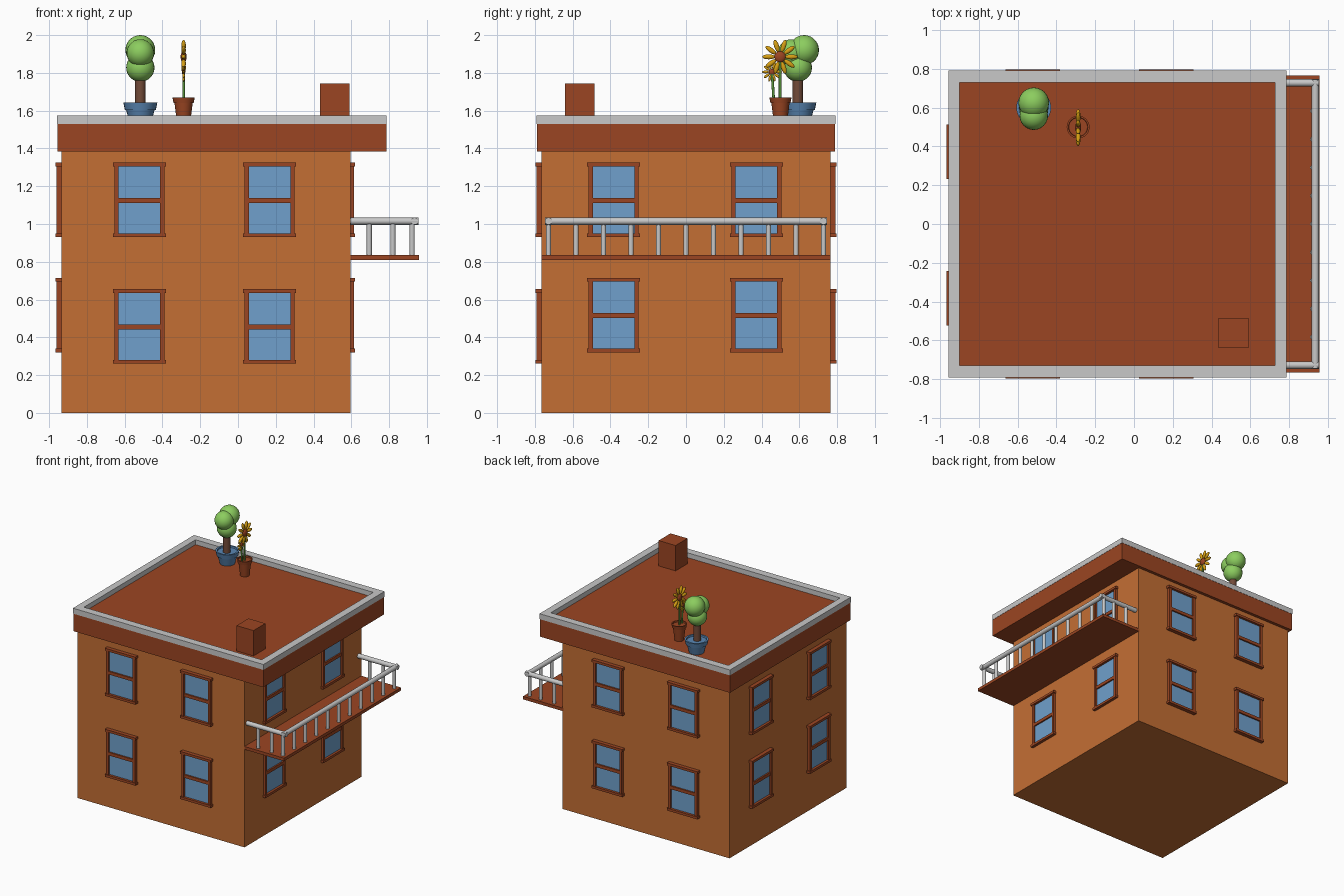
import bpy, bmesh
from math import pi, cos, sin
from mathutils import Matrix, Vector

if "Cube" in bpy.data.objects:
    bpy.data.objects.remove(bpy.data.objects["Cube"])


def material(name, r, g, b):
    m = bpy.data.materials.new(name)
    m.use_nodes = True
    m.diffuse_color = (r, g, b, 1)
    m.node_tree.nodes["Principled BSDF"].inputs["Base Color"].default_value = (r, g, b, 1)
    return m


WALL = material("orange plaster", 0.55, 0.156, 0.034)
BRICK = material("red brown brick", 0.33, 0.06, 0.016)
GREY = material("pale grey", 0.58, 0.58, 0.58)
GLASS = material("window blue", 0.162, 0.352, 0.604)
LEAF = material("leaf green", 0.262, 0.61, 0.114)
STEM = material("stem green", 0.102, 0.305, 0.045)
YELLOW = material("petal yellow", 0.68, 0.35, 0.007)
TRUNK = material("trunk brown", 0.17, 0.07, 0.04)
BLUE = material("pot blue", 0.102, 0.242, 0.456)


def finish(name, bm, mat, smooth=False):
    mesh = bpy.data.meshes.new(name)
    bmesh.ops.recalc_face_normals(bm, faces=bm.faces)
    bm.to_mesh(mesh)
    bm.free()
    mesh.materials.append(mat)
    ob = bpy.data.objects.new(name, mesh)
    bpy.context.collection.objects.link(ob)
    if smooth:
        bpy.ops.object.select_all(action="DESELECT")
        ob.select_set(True)
        bpy.context.view_layer.objects.active = ob
        bpy.ops.object.shade_smooth_by_angle(angle=0.7)
    return ob


def add_box(bm, x, y, z):
    # x, y and z are (low, high) ranges
    size = [b - a for a, b in (x, y, z)]
    mid = [(a + b) / 2 for a, b in (x, y, z)]
    bmesh.ops.create_cube(bm, size=1, matrix=Matrix.Translation(mid) @ Matrix.Diagonal((*size, 1)))


def add_rod(bm, a, b, r, sides=16):
    a, b = Vector(a), Vector(b)
    turn = (b - a).to_track_quat("Z", "Y").to_matrix().to_4x4()
    bmesh.ops.create_cone(bm, cap_ends=True, segments=sides, radius1=r, radius2=r,
                          depth=(b - a).length, matrix=Matrix.Translation((a + b) / 2) @ turn)


def add_ball(bm, mid, size, turn=Matrix()):
    bmesh.ops.create_uvsphere(bm, u_segments=24, v_segments=14, radius=1,
                              matrix=Matrix.Translation(mid) @ turn @ Matrix.Diagonal((*size, 1)))


def box(name, mat, *ranges):
    bm = bmesh.new()
    add_box(bm, *ranges)
    return finish(name, bm, mat)


def lathe(name, mat, x, y, profile):
    bm = bmesh.new()
    vs = [bm.verts.new((x + r, y, z)) for r, z in profile]
    edges = [bm.edges.new(p) for p in zip(vs, vs[1:])]
    bmesh.ops.spin(bm, geom=vs + edges, cent=(x, y, 0), axis=(0, 0, 1), angle=2 * pi, steps=24)
    bmesh.ops.remove_doubles(bm, verts=bm.verts, dist=0.0001)
    return finish(name, bm, mat, True)


# House body, roof and chimney
X0, X1, Y = -0.935, 0.595, 0.765
FLOOR = 1.535
box("house_body", WALL, (X0, X1), (-Y, Y), (0, 1.4))
box("roof_slab", BRICK, (-0.955, 0.785), (-0.79, 0.79), (1.385, FLOOR))
box("chimney", BRICK, (0.435, 0.59), (-0.64, -0.485), (1.5, 1.745))

# Raised roof rim
bm = bmesh.new()
for x in ((-0.957, -0.9), (0.727, 0.787)):
    add_box(bm, x, (-0.792, 0.792), (1.53, 1.575))
for y in ((-0.792, -0.73), (0.73, 0.792)):
    add_box(bm, (-0.9, 0.727), y, (1.53, 1.575))
finish("roof_rim", bm, GREY)

# Windows: one frame mesh and one pane mesh, shared by every wall
bm = bmesh.new()
for s in (-1, 1):
    add_box(bm, sorted((s * 0.11, s * 0.132)), (-0.026, 0.01), (-0.18, 0.18))
    add_box(bm, (-0.14, 0.14), (-0.032, 0.01), sorted((s * 0.177, s * 0.197)))
add_box(bm, (-0.11, 0.11), (-0.024, 0.01), (-0.016, 0.01))
frame = finish("window_frame", bm, BRICK)
pane = box("window_pane", GLASS, (-0.112, 0.112), (-0.012, 0.01), (-0.18, 0.18))

mid_x = (X0 + X1) / 2
spots = []
for z in (1.128, 0.458):
    for x in (-0.522, 0.167):
        spots += [((x, -Y, z), 0), ((x, Y, z), pi)]
for z in (1.128, 0.518):
    for y in (-0.383, 0.373):
        spots += [((X1 - 0.008, y, z), pi / 2), ((X0, y, z), -pi / 2)]
for i, (place, angle) in enumerate(spots):
    for part in (frame, pane):
        ob = part if i == 0 else part.copy()
        if i:
            bpy.context.collection.objects.link(ob)
        ob.location = place
        ob.rotation_euler.z = angle

# Balcony floor, handrail and posts
box("balcony_floor", BRICK, (X1 - 0.01, 0.957), (-Y, Y), (0.81, 0.835))
bm = bmesh.new()
RAIL_X, RAIL_Z, SIDE = 0.935, 1.015, 0.728
add_rod(bm, (RAIL_X, -SIDE - 0.018, RAIL_Z), (RAIL_X, SIDE + 0.018, RAIL_Z), 0.019)
for s in (-1, 1):
    add_rod(bm, (X1, s * SIDE, RAIL_Z), (0.955, s * SIDE, RAIL_Z), 0.019)
finish("balcony_handrail", bm, GREY, True)
bm = bmesh.new()
posts = [(0.922, -SIDE + i * 0.1456) for i in range(11)]
posts += [(x, s * SIDE) for x in (0.695, 0.82) for s in (-1, 1)]
for x, y in posts:
    add_rod(bm, (x, y, 0.83), (x, y, RAIL_Z), 0.0135)
finish("balcony_posts", bm, GREY, True)

# Potted tree
TX, TY = -0.517, 0.6
lathe("tree_pot", BLUE, TX, TY, [(0, FLOOR), (0.057, FLOOR), (0.075, 1.603), (0.082, 1.603),
                                 (0.09, 1.642), (0.076, 1.642), (0.074, 1.63), (0, 1.63)])
bm = bmesh.new()
add_rod(bm, (TX, 0.592, 1.6), (TX, 0.592, 1.8), 0.028)
finish("tree_trunk", bm, TRUNK, True)
bm = bmesh.new()
for y, z, r in ((0.625, 1.921, 0.079), (0.592, 1.828, 0.075), (0.558, 1.905, 0.073)):
    add_ball(bm, (TX, y, z), (r, r, r))
finish("tree_foliage", bm, LEAF, True)

# Potted flowers
FX, FY = -0.288, 0.5
lathe("flower_pot", BRICK, FX, FY, [(0, FLOOR), (0.035, FLOOR), (0.048, 1.64), (0.053, 1.64),
                                    (0.059, 1.67), (0.05, 1.67), (0.048, 1.66), (0, 1.66)])
flowers = [(0.498, 1.885, 1.0), (0.455, 1.805, 0.56)]
stems, petals, hearts = bmesh.new(), bmesh.new(), bmesh.new()
for y, z, k in flowers:
    add_rod(stems, (FX, y + (0.01 if k < 1 else 0), 1.65), (FX, y, z), 0.007)
    add_ball(hearts, (FX, y, z), (0.016 * k, 0.03 * k, 0.03 * k))
    for i in range(10):
        a = i * pi / 5
        mid = (FX, y + 0.06 * k * cos(a), z + 0.06 * k * sin(a))
        add_ball(petals, mid, (0.012 * k, 0.034 * k, 0.013 * k), Matrix.Rotation(a, 4, "X"))
finish("flower_stems", stems, STEM, True)
finish("flower_petals", petals, YELLOW, True)
finish("flower_centres", hearts, BRICK, True)
